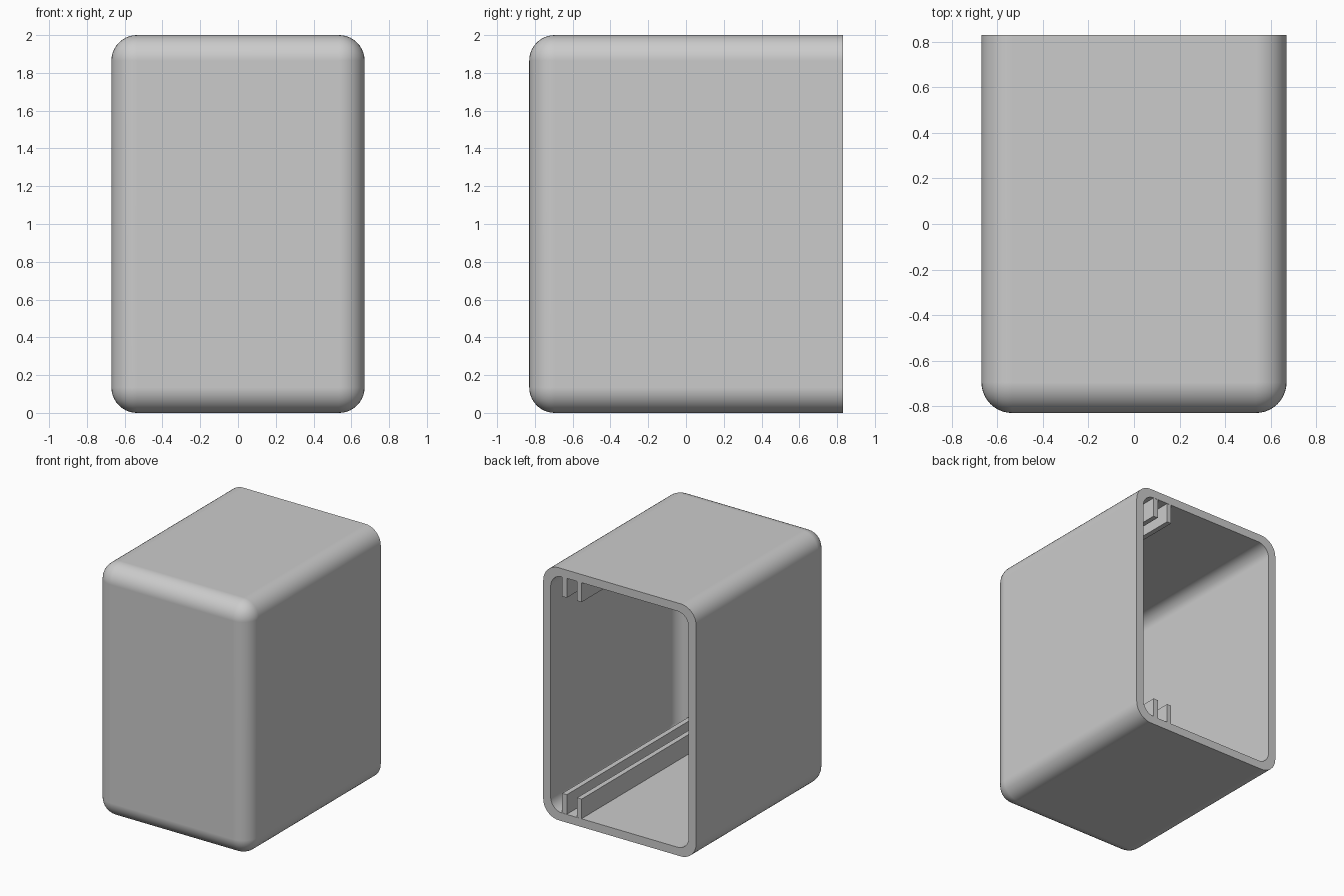
import bpy, bmesh, math
from mathutils import Matrix, Vector

cube = bpy.data.objects.get("Cube")
if cube:
    bpy.data.objects.remove(cube, do_unlink=True)

W, D, H = 1.34, 1.66, 2.0      # outer size
WALL = 0.065
SEGMENTS = 10
BACK = D / 2

grey = bpy.data.materials.new("light grey")
grey.use_nodes = True
colour = (0.6, 0.6, 0.6, 1)
grey.diffuse_color = colour
grey.node_tree.nodes["Principled BSDF"].inputs["Base Color"].default_value = colour


def add_object(name, bm):
    mesh = bpy.data.meshes.new(name)
    bm.to_mesh(mesh)
    bm.free()
    mesh.materials.append(grey)
    obj = bpy.data.objects.new(name, mesh)
    bpy.context.collection.objects.link(obj)
    return obj


def add_box(name, low, high, radius=0):
    """Box; a radius rounds every edge except those around the back face."""
    low, high = Vector(low), Vector(high)
    matrix = Matrix.Translation((low + high) / 2) @ Matrix.Diagonal((*(high - low), 1))
    bm = bmesh.new()
    bmesh.ops.create_cube(bm, size=1, matrix=matrix)
    if radius:
        middle = (low.y + high.y) / 2
        edges = [e for e in bm.edges if any(v.co.y < middle for v in e.verts)]
        bmesh.ops.bevel(bm, geom=edges, offset=radius, offset_type='OFFSET',
                        segments=SEGMENTS, profile=0.5, affect='EDGES')
    return add_object(name, bm)


# Hollow case: rounded body with a rounded cavity cut in from the back
case = add_box("case_shell", (-W / 2, -D / 2, 0), (W / 2, BACK, H), 0.135)
cavity = add_box("cavity_cutter", (-W / 2 + WALL, -D / 2 + WALL, WALL),
                 (W / 2 - WALL, BACK + 0.2, H - WALL), 0.10)
cut = case.modifiers.new("cavity", 'BOOLEAN')
cut.operation = 'DIFFERENCE'
cut.solver = 'EXACT'
cut.object = cavity

bpy.ops.object.select_all(action='DESELECT')
case.select_set(True)
bpy.context.view_layer.objects.active = case
bpy.ops.object.modifier_apply(modifier=cut.name)
bpy.data.objects.remove(cavity, do_unlink=True)

# Smooth rounded edges with even shading on the flat walls
bpy.ops.object.shade_smooth_by_angle(angle=math.radians(35))
case.modifiers.new("even_walls", 'WEIGHTED_NORMAL').keep_sharp = True

# Two guide rails on the floor and two on the ceiling, along the left side
for level, low, high in (("bottom", 0.05, 0.22), ("top", H - 0.22, H - 0.05)):
    for place, x in (("outer", 0.485), ("inner", 0.355)):
        add_box(f"{level}_{place}_guide_rail",
                (x - 0.02, -D / 2 + 0.04, low), (x + 0.02, BACK - 0.002, high))
